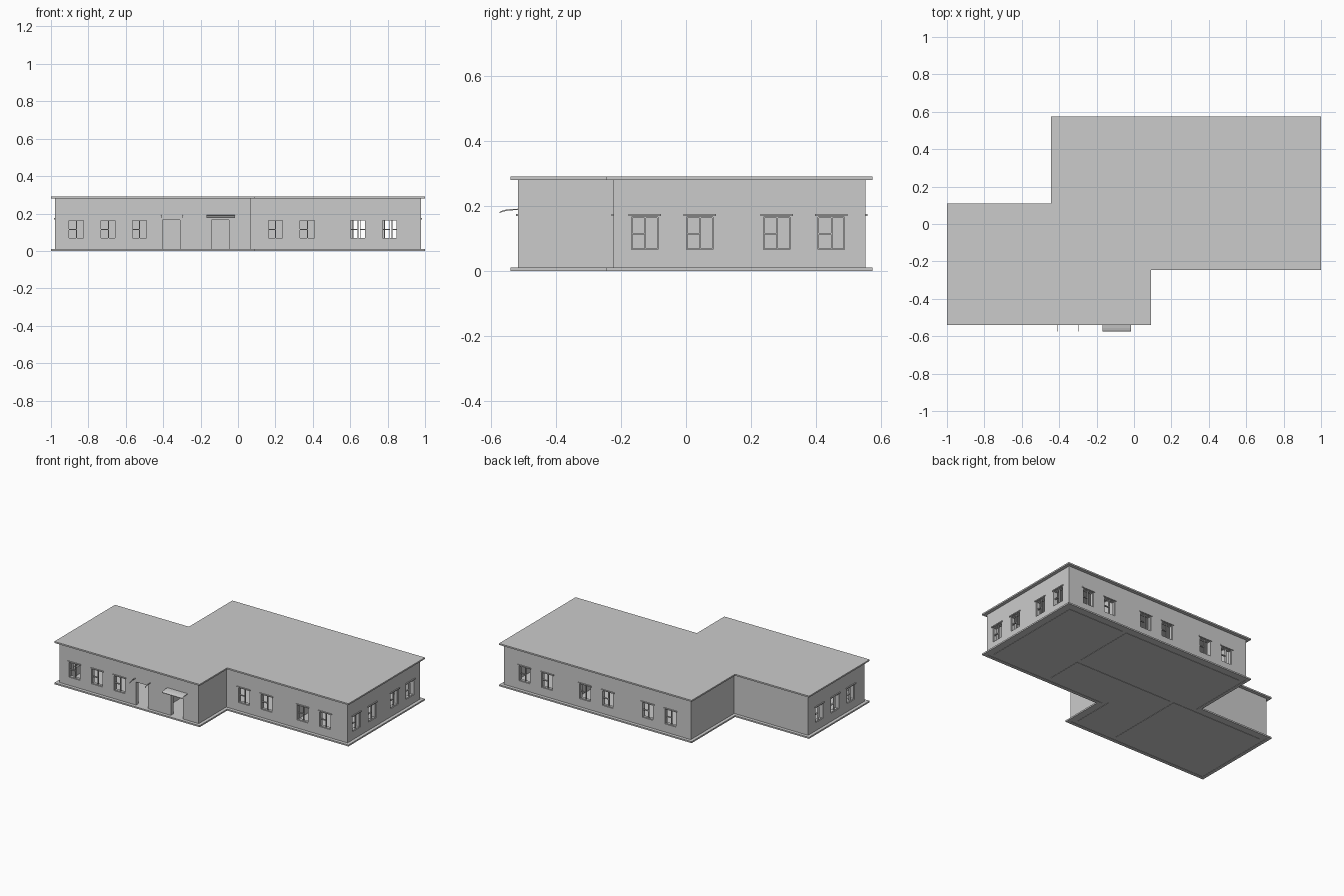
import bpy, bmesh, math
from mathutils import Vector, Matrix

if "Cube" in bpy.data.objects:
    bpy.data.objects.remove(bpy.data.objects["Cube"])

H_ROOF, H_TOP, H_BASE = 0.28, 0.29, 0.01
OUTLINE = [(-1, -0.54), (0.09, -0.54), (0.09, -0.245), (1, -0.245),
           (1, 0.575), (-0.445, 0.575), (-0.445, 0.11), (-1, 0.11)]


def inset(pts, d):
    """Inset a counter-clockwise right-angled outline."""
    out = []
    for i, p in enumerate(pts):
        p, a, b = Vector(p), Vector(pts[i - 1]), Vector(pts[(i + 1) % len(pts)])
        u, v = (p - a).normalized(), (b - p).normalized()
        out.append(tuple(p + d * Vector((-u.y - v.y, u.x + v.x))))
    return out


def add_prism(bm, pts, z0, z1):
    n = len(pts)
    lo = [bm.verts.new((x, y, z0)) for x, y in pts]
    hi = [bm.verts.new((x, y, z1)) for x, y in pts]
    bm.faces.new(lo[::-1])
    bm.faces.new(hi)
    for i in range(n):
        j = (i + 1) % n
        bm.faces.new((lo[i], lo[j], hi[j], hi[i]))


def rect(x0, x1, y0, y1):
    return [(x0, y0), (x1, y0), (x1, y1), (x0, y1)]


def add_box(bm, x0, x1, y0, y1, z0, z1):
    add_prism(bm, rect(x0, x1, y0, y1), z0, z1)


def finish(bm, name):
    bmesh.ops.recalc_face_normals(bm, faces=bm.faces[:])
    me = bpy.data.meshes.new(name)
    bm.to_mesh(me)
    bm.free()
    ob = bpy.data.objects.new(name, me)
    bpy.context.collection.objects.link(ob)
    return ob


def prisms(name, outlines, z0, z1):
    bm = bmesh.new()
    for o in outlines:
        add_prism(bm, o, z0, z1)
    return finish(bm, name)


def cut(ob, cutter):
    cutter.hide_render = True
    m = ob.modifiers.new("cut", 'BOOLEAN')
    m.operation, m.solver, m.object = 'DIFFERENCE', 'EXACT', cutter
    bpy.context.view_layer.objects.active = ob
    bpy.ops.object.modifier_apply(modifier=m.name)
    bpy.data.objects.remove(cutter)


# Roof slab
prisms("roof", [OUTLINE], H_ROOF, H_TOP)

# Rooms, floors and the overhanging base rim
WALL = inset(OUTLINE, 0.022)
ROOMS = [rect(0.53, 0.948, -0.193, 0.523),
         rect(-0.393, 0.50, 0.088, 0.523),
         rect(-0.948, -0.265, -0.488, 0.058),
         [(-0.235, -0.488), (0.038, -0.488), (0.038, -0.193),
          (0.50, -0.193), (0.50, 0.058), (-0.235, 0.058)]]
prisms("floors", ROOMS, 0, H_BASE)
rim = prisms("base_rim", [OUTLINE], 0, H_BASE)
cut(rim, prisms("rim_cutter", [WALL], -0.1, 0.1))

# Walls: outer and inner walls left after cutting the rooms out
walls = prisms("walls", [WALL], 0.002, H_ROOF)
cut(walls, prisms("room_cutter", ROOMS, -0.1, 0.4))

# Window places: (position on outer wall face, turn in degrees)
FRONT, STEP, BACK, SIDE = -0.518, -0.223, 0.553, 0.978
windows = [((x, FRONT), 0) for x in (-0.865, -0.695, -0.527)]
windows += [((x, STEP), 0) for x in (0.2, 0.37, 0.64, 0.81)]
windows += [((SIDE, y), 90) for y in (-0.127, 0.042, 0.28, 0.447)]
windows += [((x, BACK), 180) for x in (0.825, 0.655, 0.37, 0.2, -0.1, -0.27)]
windows += [((-SIDE, y), 270) for y in (-0.03, -0.2, -0.37)]
DOORS = (-0.357, -0.095)


def place(p, deg):
    return Matrix.Translation((*p, 0)) @ Matrix.Rotation(math.radians(deg), 4, 'Z')


# Window and door openings
W, Z0, Z1 = 0.041, 0.065, 0.166
bm = bmesh.new()
for p, deg in windows:
    start = len(bm.verts)
    add_box(bm, -W, W, -0.015, 0.042, Z0, Z1)
    bmesh.ops.transform(bm, matrix=place(p, deg), verts=bm.verts[:][start:]
                        if not bm.verts.ensure_lookup_table() else [])
for x in DOORS:
    add_box(bm, x - 0.046, x + 0.046, -0.54, -0.47, H_BASE, 0.166)
cut(walls, finish(bm, "opening_cutter"))

# Window frame: two small panes at left, one tall pane at right, ledge above
bm = bmesh.new()
for x0, x1, z0, z1 in ((-W, -W + 0.003, Z0, Z1), (W - 0.003, W, Z0, Z1),
                       (-0.001, 0.004, Z0, Z1), (-W, W, Z0, Z0 + 0.003),
                       (-W, W, Z1 - 0.003, Z1), (-W, 0.001, 0.112, 0.117)):
    add_box(bm, x0, x1, 0.006, 0.016, z0, z1)
add_box(bm, -0.05, 0.05, -0.006, 0.004, 0.168, 0.175)
first = finish(bm, "window")
for i, (p, deg) in enumerate(windows):
    ob = first
    if i:
        ob = first.copy()
        bpy.context.collection.objects.link(ob)
    ob.matrix_world = place(p, deg)

# Curved door canopy, and the two bare brackets at the other door
ARC = [(-0.518, 0.191), (-0.54, 0.190), (-0.555, 0.188), (-0.567, 0.185), (-0.575, 0.181)]


def canopy(name, x0, x1):
    prof = ARC + [(y, z - 0.004) for y, z in reversed(ARC)]
    bm = bmesh.new()
    f = bm.faces.new([bm.verts.new((x0, y, z)) for y, z in prof])
    r = bmesh.ops.extrude_face_region(bm, geom=[f])
    bmesh.ops.translate(bm, vec=(x1 - x0, 0, 0),
                        verts=[v for v in r["geom"] if isinstance(v, bmesh.types.BMVert)])
    finish(bm, name)


canopy("door_canopy", -0.168, -0.015)
for x in (-0.41, -0.295):
    canopy("canopy_bracket", x - 0.002, x + 0.002)
